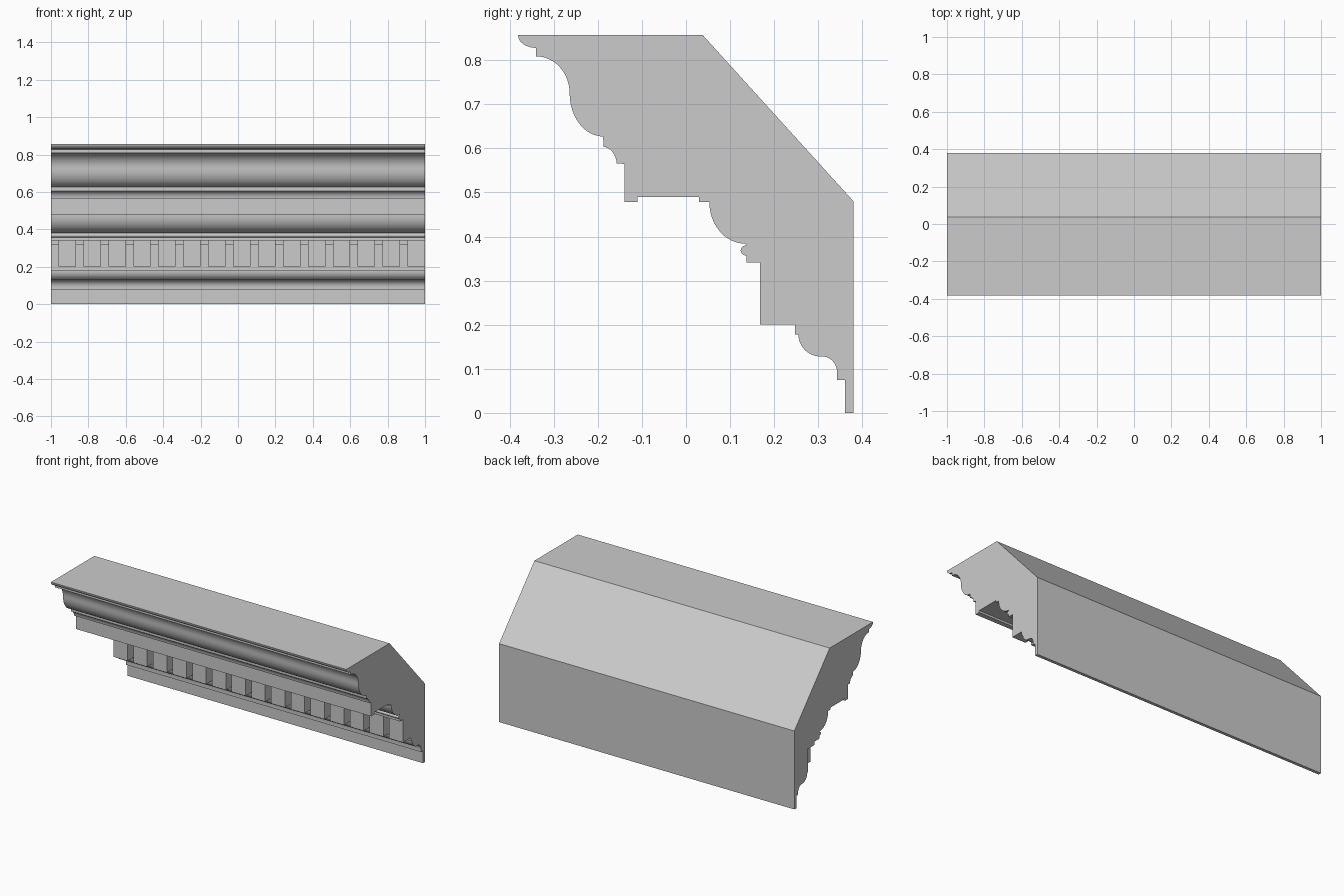
import bpy, bmesh, math

if "Cube" in bpy.data.objects:
    bpy.data.objects.remove(bpy.data.objects["Cube"])


def arc(cy, cz, ry, rz, a0, a1, n=12):
    """Elliptical arc in the y-z plane, angles in degrees."""
    pts = []
    for i in range(n + 1):
        a = math.radians(a0 + (a1 - a0) * i / n)
        pts.append((cy + ry * math.cos(a), cz + rz * math.sin(a)))
    return pts


def extrude_profile(name, profile, x0, x1):
    """Closed y-z profile extruded along x."""
    bm = bmesh.new()
    face = bm.faces.new([bm.verts.new((x0, y, z)) for y, z in profile])
    geom = bmesh.ops.extrude_face_region(bm, geom=[face])["geom"]
    moved = [v for v in geom if isinstance(v, bmesh.types.BMVert)]
    bmesh.ops.translate(bm, verts=moved, vec=(x1 - x0, 0, 0))
    bmesh.ops.recalc_face_normals(bm, faces=bm.faces)
    mesh = bpy.data.meshes.new(name)
    bm.to_mesh(mesh)
    bm.free()
    obj = bpy.data.objects.new(name, mesh)
    bpy.context.collection.objects.link(obj)
    return obj


# Cornice cross-section, from the top front edge down to the foot, then up the back
profile = (
    arc(-0.34, 0.857, 0.041, 0.029, 180, 270, 8)        # top lip
    + arc(-0.34, 0.725, 0.076, 0.084, 90, 0)            # crown cove
    + arc(-0.188, 0.725, 0.076, 0.098, 180, 270)[1:]    # crown ovolo
    + arc(-0.19, 0.562, 0.033, 0.042, 85, 5, 8)         # small cove
    + [(-0.14, 0.565), (-0.14, 0.478), (-0.11, 0.478), (-0.11, 0.49),
       (0.03, 0.49), (0.03, 0.478)]                     # corona and drip
    + arc(0.134, 0.478, 0.081, 0.094, 180, 270)         # ovolo under the corona
    + arc(0.137, 0.3685, 0.013, 0.0115, 90, 270, 10)    # bead
    + [(0.137, 0.341), (0.185, 0.341), (0.185, 0.32),
       (0.247, 0.32), (0.247, 0.178)]                   # wall behind the dentils
    + arc(0.305, 0.178, 0.05, 0.05, 180, 270)           # lower ovolo
    + arc(0.31, 0.09, 0.033, 0.038, 90, 0)              # lower cove
    + [(0.343, 0.075), (0.361, 0.075), (0.361, 0), (0.38, 0),
       (0.38, 0.48), (0.038, 0.857)]                    # foot, back and slope
)
cornice = extrude_profile("cornice_body", profile, -1, 1)
bpy.context.view_layer.objects.active = cornice
cornice.select_set(True)
bpy.ops.object.shade_smooth_by_angle(angle=math.radians(30))

# Row of dentil blocks, each with a narrow gap on its left
count, gap = 15, 0.04
pitch = 2 / count
block = [(0.168, 0.2), (0.247, 0.2), (0.247, 0.32),
         (0.185, 0.32), (0.185, 0.341), (0.168, 0.341)]
for i in range(count):
    left = -1 + i * pitch
    extrude_profile(f"dentil_{i + 1}", block, left + gap, left + pitch)
